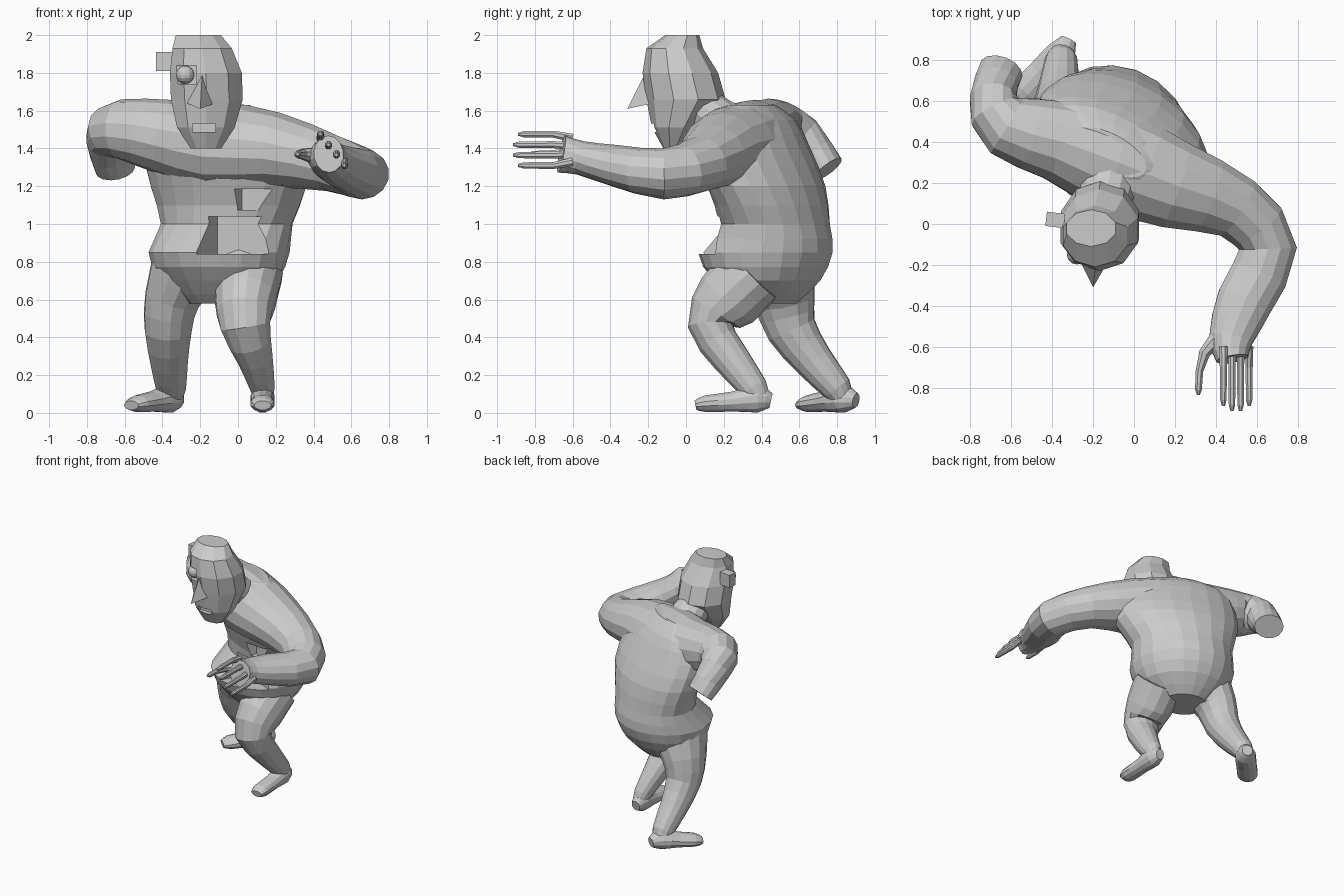
import bpy, bmesh, math
from mathutils import Vector

TURN = -0.49                       # yaw of the twisted trunk
FACING = (-0.47, -0.88, 0)


def refine(st):
    """Insert a smooth in-between station for every pair."""
    out, n = [], len(st)
    for i in range(n - 1):
        quad = (st[max(i - 1, 0)], st[i], st[i + 1], st[min(i + 2, n - 1)])
        out += [st[i], tuple((9 * (b + c) - a - d) / 16 for a, b, c, d in zip(*quad))]
    return out + [st[-1]]


def make_object(name, bm):
    bmesh.ops.recalc_face_normals(bm, faces=bm.faces)
    me = bpy.data.meshes.new(name)
    bm.to_mesh(me)
    bm.free()
    ob = bpy.data.objects.new(name, me)
    bpy.context.collection.objects.link(ob)
    return ob


def loft(name, st, ref=(0, 0, 1), sides=14, axis=None, smooth=True):
    """Elliptical sections (x, y, z, half width, half depth along ref)."""
    if smooth:
        st = refine(st)
    bm, rings = bmesh.new(), []
    for i, (x, y, z, a, b) in enumerate(st):
        p, q = st[max(i - 1, 0)], st[min(i + 1, len(st) - 1)]
        t = Vector(axis) if axis else (Vector(q[:3]) - Vector(p[:3])).normalized()
        side = t.cross(Vector(ref)).normalized()
        up = side.cross(t)
        ring = []
        for k in range(sides):
            w = 2 * math.pi * (k + 0.5) / sides
            ring.append(bm.verts.new(Vector((x, y, z)) + side * a * math.cos(w) + up * b * math.sin(w)))
        rings.append(ring)
    for r, s in zip(rings, rings[1:]):
        for k in range(sides):
            j = (k + 1) % sides
            bm.faces.new((r[k], r[j], s[j], s[k]))
    bm.faces.new(rings[0])
    bm.faces.new(rings[-1])
    return make_object(name, bm)


def box(name, loc, size, yaw=0):
    bm = bmesh.new()
    bmesh.ops.create_cube(bm, size=1)
    bmesh.ops.scale(bm, vec=size, verts=bm.verts)
    ob = make_object(name, bm)
    ob.location = loc
    ob.rotation_euler.z = yaw
    return ob


def cut(target, name, loc, size, yaw=0):
    c = box(name, loc, size, yaw)
    c.hide_render = True
    c.hide_viewport = True
    c.display_type = 'WIRE'
    m = target.modifiers.new(name, 'BOOLEAN')
    m.operation, m.solver, m.object = 'DIFFERENCE', 'EXACT', c


# trunk with the broken-out recesses in the belly
torso = loft("torso", [
    (-.11, .43, .58, .17, .15), (-.10, .43, .70, .32, .27), (-.10, .42, .85, .38, .35),
    (-.06, .47, 1.0, .37, .27), (-.05, .42, 1.2, .45, .27), (-.08, .35, 1.4, .46, .25),
    (-.12, .35, 1.55, .36, .18), (-.12, .35, 1.63, .2, .09)],
    ref=FACING, sides=20, axis=(0, 0, 1))
cut(torso, "belly_recess_cutter", (-.03, .10, .94), (.33, .28, .20), TURN)
cut(torso, "rib_recess_cutter", (.08, .06, 1.13), (.24, .20, .11), TURN)

# shoulders: one sweep from the left stump across the chest to the right wrist
loft("shoulders_and_arms", [
    (-.65, .75, 1.29, .11, .09), (-.69, .61, 1.45, .115, .125), (-.62, .48, 1.50, .16, .16),
    (-.38, .41, 1.46, .20, .20), (-.10, .31, 1.41, .25, .24), (.20, .19, 1.39, .22, .20),
    (.50, .08, 1.32, .16, .15), (.655, -.12, 1.265, .145, .135), (.54, -.38, 1.31, .14, .11),
    (.475, -.56, 1.35, .11, .09), (.48, -.66, 1.37, .08, .10)])

# fingers and thumb
for i, tip in enumerate((-.89, -.915, -.915, -.89)):
    x, z = .437 + .042 * i, 1.475 - .055 * i
    loft(f"finger_{i + 1}", [
        (x, -.60, z - .02 + .013 * i, .022, .024), (x, -.70, z, .019, .02), (x, tip + .03, z, .017, .018),
        (x, tip, z, .008, .008)], sides=8, smooth=False)
loft("thumb", [(.42, -.55, 1.36, .05, .05), (.345, -.63, 1.37, .03, .03), (.32, -.72, 1.37, .02, .022),
               (.315, -.81, 1.37, .018, .018), (.315, -.835, 1.37, .008, .008)], sides=8, smooth=False)

# legs and feet
loft("right_leg", [(.06, .36, .74, .18, .18), (.04, .22, .60, .165, .18), (.04, .13, .46, .135, .12),
                   (.09, .235, .29, .095, .10), (.13, .36, .13, .065, .075), (.13, .39, .07, .05, .05)],
     ref=(0, -1, 0))
loft("right_foot", [(.13, .45, .065, .035, .04), (.13, .38, .075, .065, .075), (.13, .25, .06, .06, .055),
                    (.13, .10, .048, .065, .045), (.13, .05, .04, .045, .025)], sides=12)
loft("left_leg", [(-.27, .47, .78, .19, .22), (-.35, .52, .60, .145, .17), (-.37, .56, .44, .125, .135),
                  (-.365, .68, .27, .10, .105), (-.355, .80, .13, .08, .08), (-.36, .83, .07, .06, .05)],
     ref=(-.3, -.95, 0))
loft("left_foot", [(-.32, .90, .065, .04, .04), (-.36, .83, .075, .075, .075), (-.45, .735, .06, .075, .055),
                   (-.53, .65, .048, .075, .045), (-.565, .61, .04, .05, .025)], sides=12)

# neck and faceted head with a flat broken crown
loft("neck", [(-.10, .34, 1.44, .18, .17), (-.13, .17, 1.54, .14, .13), (-.15, .04, 1.66, .12, .11)])
head = loft("head", [
    (-.17, -.07, 1.40, .085, .05), (-.17, -.05, 1.51, .16, .13), (-.165, .0, 1.66, .20, .21),
    (-.17, -.03, 1.80, .20, .20), (-.19, -.06, 1.93, .165, .15), (-.21, -.02, 2.0, .125, .09)],
    ref=(0, -1, 0), sides=10, axis=(0, 0, 1), smooth=False)
cut(head, "mouth_cutter", (-.18, -.17, 1.51), (.12, .08, .045))
cut(head, "eye_socket_cutter", (-.31, -.2, 1.79), (.18, .12, .10))

# nose wedge
bm = bmesh.new()
for p in ((-.19, -.22, 1.79), (-.27, -.17, 1.64), (-.12, -.17, 1.64), (-.20, -.31, 1.61), (-.19, -.12, 1.66)):
    bm.verts.new(p)
bmesh.ops.convex_hull(bm, input=bm.verts)
make_object("nose", bm)

# exposed eyeball and the remaining ear fragment
bm = bmesh.new()
bmesh.ops.create_uvsphere(bm, u_segments=12, v_segments=8, radius=.048)
eye = make_object("eyeball", bm)
eye.location = (-.28, -.15, 1.79)
box("ear_fragment", (-.385, .02, 1.86), (.09, .07, .10), -.12)
